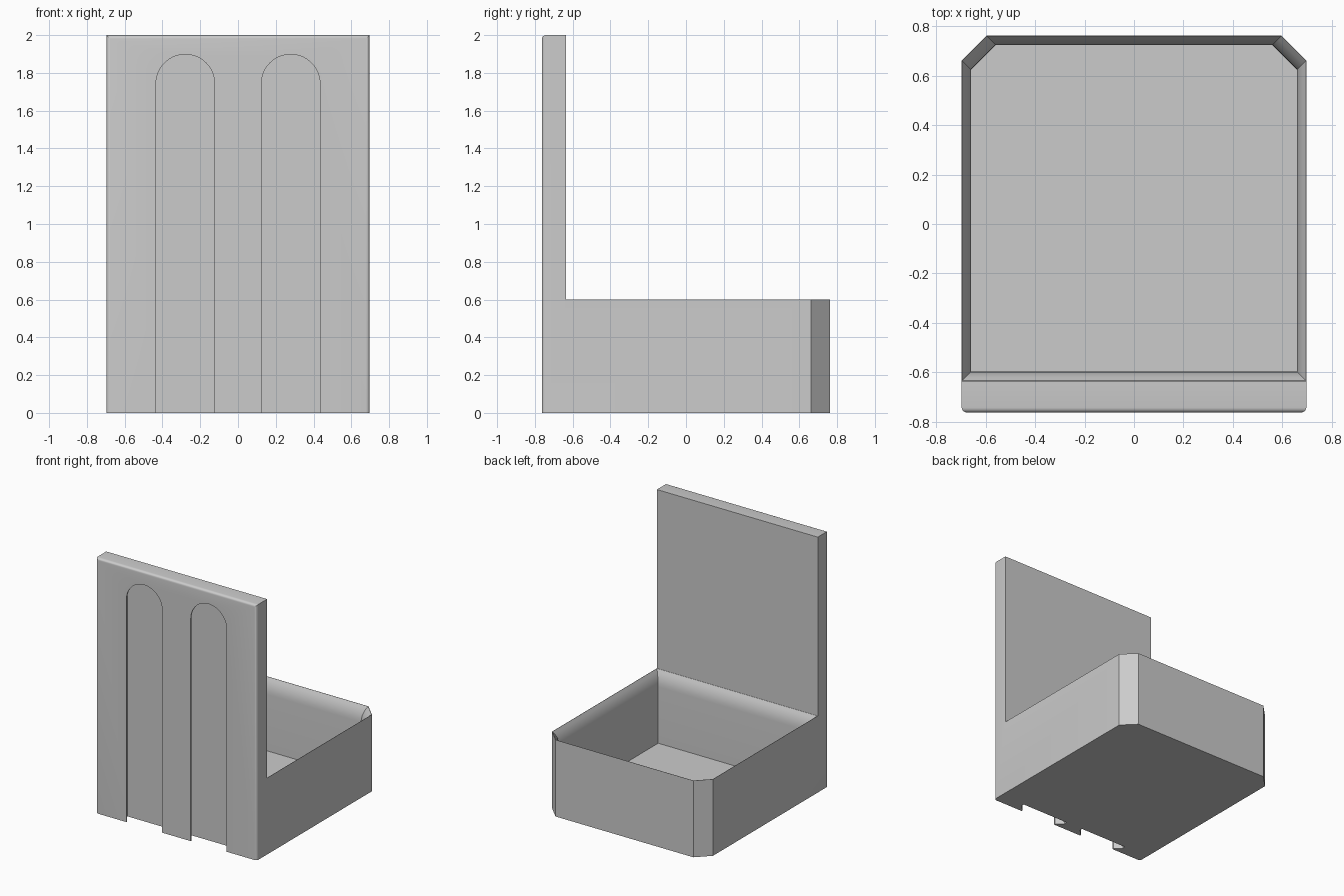
import bpy
import bmesh
from math import cos, sin, pi, radians
from mathutils import Vector

cube = bpy.data.objects.get("Cube")
if cube:
    bpy.data.objects.remove(cube, do_unlink=True)

# Overall sizes
HALF_W, HALF_D = 0.697, 0.762
HEIGHT, BIN_H = 2.0, 0.6
PLATE_Y = -0.635          # rear face of the upright plate
WALL, CHAMFER = 0.038, 0.1
RIM_DROP = 0.12           # height of the flared rim

grey = bpy.data.materials.new("light_grey_plastic")
grey.use_nodes = True
colour = (0.6, 0.6, 0.6, 1)
grey.diffuse_color = colour
grey.node_tree.nodes["Principled BSDF"].inputs["Base Color"].default_value = colour


def finish(bm, name):
    bmesh.ops.recalc_face_normals(bm, faces=bm.faces)
    mesh = bpy.data.meshes.new(name)
    bm.to_mesh(mesh)
    bm.free()
    mesh.materials.append(grey)
    obj = bpy.data.objects.new(name, mesh)
    bpy.context.collection.objects.link(obj)
    return obj


def loft(name, rings):
    """Closed solid through a series of matching rings."""
    bm = bmesh.new()
    loops = [[bm.verts.new(p) for p in ring] for ring in rings]
    n = len(loops[0])
    for a, b in zip(loops, loops[1:]):
        for i in range(n):
            j = (i + 1) % n
            bm.faces.new((a[i], a[j], b[j], b[i]))
    bm.faces.new(loops[0])
    bm.faces.new(loops[-1])
    return finish(bm, name)


def bevel(bm, test, offset, segments):
    def chosen(e):
        a, b = (v.co for v in e.verts)
        return test((a + b) / 2, (b - a).normalized())
    bmesh.ops.bevel(bm, geom=[e for e in bm.edges if chosen(e)], offset=offset,
                    segments=segments, profile=0.5, affect='EDGES')


# Body: L-shaped side profile, extruded across the width
bm = bmesh.new()
profile = [(-HALF_D, 0), (HALF_D, 0), (HALF_D, BIN_H),
           (PLATE_Y, BIN_H), (PLATE_Y, HEIGHT), (-HALF_D, HEIGHT)]
face = bm.faces.new([bm.verts.new((-HALF_W, y, z)) for y, z in profile])
side = bmesh.ops.extrude_face_region(bm, geom=[face])["geom"]
bmesh.ops.translate(bm, vec=(2 * HALF_W, 0, 0),
                    verts=[v for v in side if isinstance(v, bmesh.types.BMVert)])

# Chamfered rear corners, then softened front top and side edges
bevel(bm, lambda m, d: m.y > HALF_D - 0.001 and abs(d.z) > 0.9, CHAMFER, 1)
bevel(bm, lambda m, d: m.y < -HALF_D + 0.001 and m.z > 0.001, 0.02, 5)
body = finish(bm, "bin_with_mounting_plate")


# Cavity with a flared rim that meets the outer edge
def cavity_ring(inset, z):
    x, back, front = HALF_W - inset, HALF_D - inset, PLATE_Y + inset
    outline = [(-x, front), (x, front), (x, back - CHAMFER), (x - CHAMFER, back),
               (CHAMFER - x, back), (-x, back - CHAMFER)]
    return [Vector((px, py, z)) for px, py in outline]


THIN = 0.002
FLARE, STEPS = radians(34), 5
levels = [(WALL, WALL)]
for i in range(STEPS + 1):
    a = FLARE * i / STEPS
    out = (1 - cos(a)) / (1 - cos(FLARE))
    up = sin(a) / sin(FLARE)
    levels.append((WALL + (THIN - WALL) * out, BIN_H - RIM_DROP * (1 - up)))
levels.append((THIN, BIN_H + 0.1))
cutters = [loft("cavity_cutter", [cavity_ring(i, z) for i, z in levels])]


# Undercut mounting slots, open at the bottom and round at the top
def slot_ring(x, radius, depth):
    y, centre = -HALF_D + depth, 1.743
    arc = [(x + radius * cos(pi * k / 32), centre + radius * sin(pi * k / 32))
           for k in range(33)]
    outline = [(x + radius, -0.1)] + arc + [(x - radius, -0.1)]
    return [Vector((px, y, pz)) for px, pz in outline]


SLOT = [(0.155, -0.05), (0.155, 0.009), (0.205, 0.059), (0.205, 0.083)]
for x in (-0.279, 0.279):
    cutters.append(loft("slot_cutter", [slot_ring(x, r, d) for r, d in SLOT]))

# Cut the body, then shade it
bpy.ops.object.select_all(action='DESELECT')
bpy.context.view_layer.objects.active = body
body.select_set(True)
for cutter in cutters:
    cutter.hide_render = True
    mod = body.modifiers.new("cut", 'BOOLEAN')
    mod.operation, mod.solver, mod.object = 'DIFFERENCE', 'EXACT', cutter
    bpy.ops.object.modifier_apply(modifier=mod.name)
    bpy.data.objects.remove(cutter, do_unlink=True)
bpy.ops.object.shade_smooth_by_angle(angle=radians(30))
